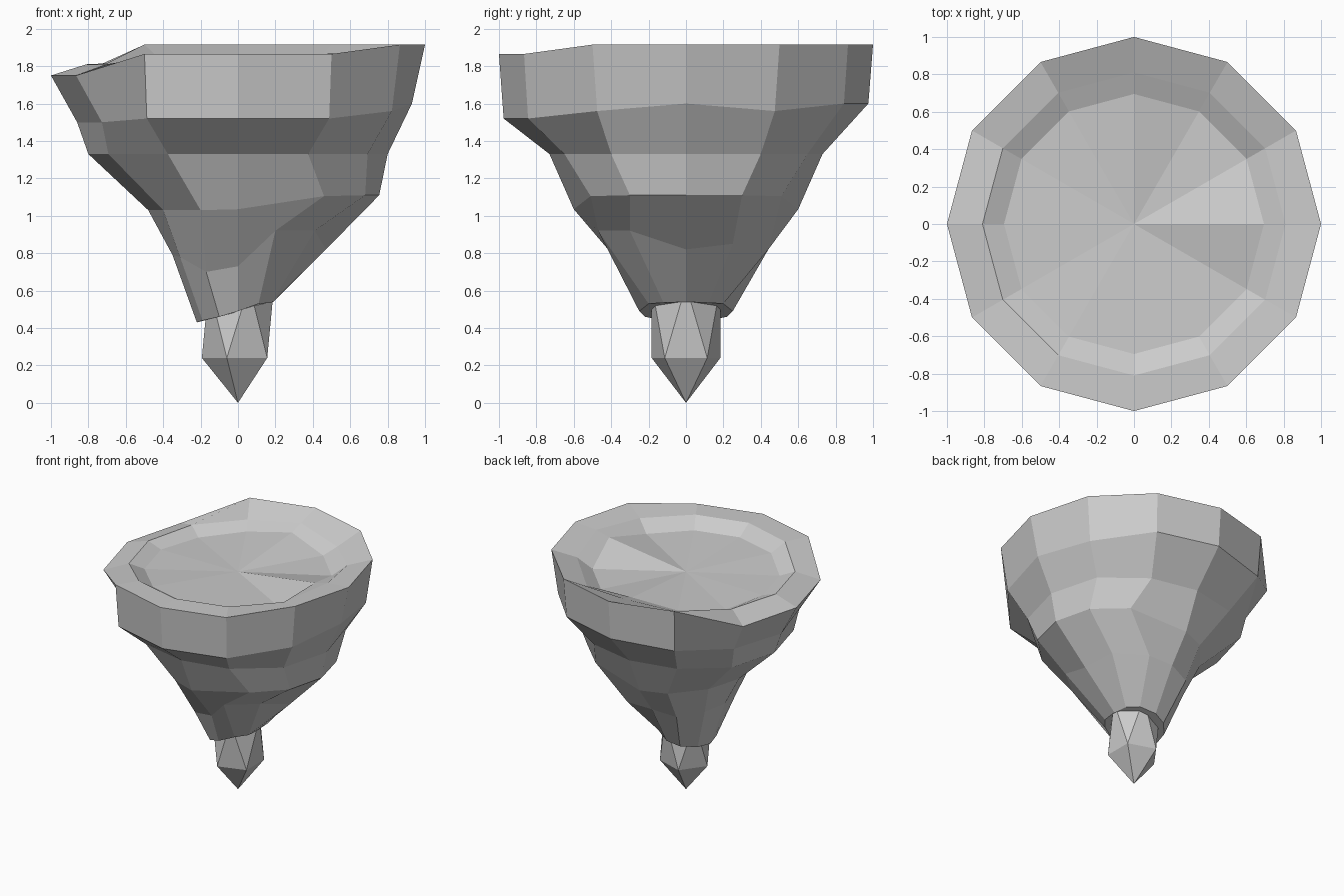
import bpy, bmesh
from math import cos, sin, radians

if "Cube" in bpy.data.objects:
    bpy.data.objects.remove(bpy.data.objects["Cube"])

def polar(r, zs):
    """Twelve-sided ring, from +x counter-clockwise; r is one radius or twelve."""
    rs = r if isinstance(r, list) else [r] * 12
    return [(rs[i] * cos(radians(30 * i)), rs[i] * sin(radians(30 * i)), zs[i])
            for i in range(12)]

def mirrored(half):
    """Seven points from +x round to -x, mirrored across y."""
    return half + [(x, -y, z) for x, y, z in half[5:0:-1]]

def fold(v):
    return v + v[5:0:-1]

rings = [
    # small tilted opening round the crystal
    mirrored([(.19, 0, .54), (.18, .12, .535), (.11, .2, .53), (0, .25, .49),
              (-.1, .22, .46), (-.19, .12, .44), (-.22, 0, .43)]),
    # uneven narrow ledge
    [(.47, 0, .82), (.42, .25, .85), (.22, .44, .82), (0, .44, .82),
     (-.18, .38, .78), (-.31, .2, .79), (-.35, 0, .79), (-.31, -.2, .78),
     (-.17, -.31, .70), (0, -.34, .73), (.2, -.47, .92), (.41, -.3, .92)],
    # middle ledges
    mirrored([(.755, 0, 1.11), (.68, .3, 1.11), (.46, .51, 1.105), (0, .6, 1.035),
              (-.2, .52, 1.03), (-.4, .28, 1.03), (-.48, 0, 1.03)]),
    polar(fold([.8, .8, .75, .73, .75, .8, .8]), [1.33] * 12),
    polar(fold([.93, .95, .975, .975, .975, .84, .86]),
          [1.6, 1.56, 1.6, 1.6, 1.58, 1.5, 1.5, 1.5, 1.52, 1.52, 1.52, 1.56]),
    # outer rim, raised lip and shallow dish
    polar(1, [1.915] * 5 + [1.75] * 3 + [1.865] * 3 + [1.915]),
    polar(.81, [1.9, 1.86, 1.82, 1.865, 1.825, 1.815, 1.81, 1.81, 1.86, 1.865, 1.865, 1.87]),
    polar(.695, [1.87, 1.77, 1.77, 1.83, 1.78, 1.76, 1.77, 1.77, 1.79, 1.79, 1.79, 1.79]),
]

# floating rock: skin the rings, fan the dish, cap the bottom
bm = bmesh.new()
loops = [[bm.verts.new(p) for p in ring] for ring in rings]
for a, b in zip(loops, loops[1:]):
    for i in range(12):
        j = (i + 1) % 12
        bm.faces.new((a[i], a[j], b[j], b[i]))
centre = bm.verts.new((0, 0, 1.775))
for i in range(12):
    bm.faces.new((loops[-1][i], loops[-1][(i + 1) % 12], centre))
bm.faces.new(loops[0][::-1])
bmesh.ops.recalc_face_normals(bm, faces=bm.faces)
mesh = bpy.data.meshes.new("rock")
bm.to_mesh(mesh)
bm.free()
bpy.context.collection.objects.link(bpy.data.objects.new("rock", mesh))

# crystal set into the underside
bpy.ops.mesh.primitive_ico_sphere_add(subdivisions=1, radius=1, location=(0, 0, .434))
crystal = bpy.context.object
crystal.name = "crystal"
crystal.scale = (.216, .216, .434)
